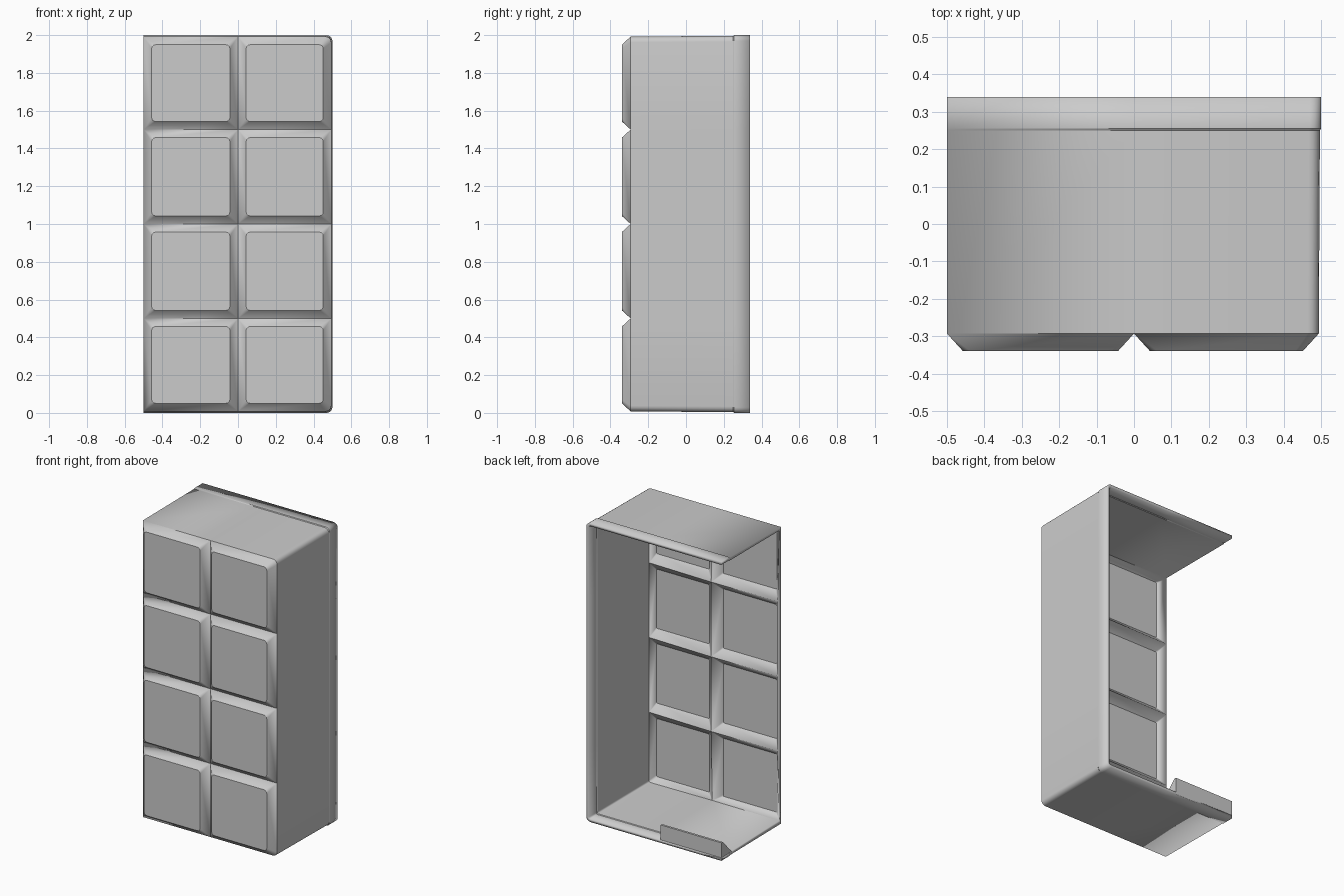
import bpy, bmesh, math

old = bpy.data.objects.get("Cube")
if old:
    bpy.data.objects.remove(old, do_unlink=True)

mat = bpy.data.materials.new("plain grey")
mat.use_nodes = True
grey = (0.6, 0.6, 0.6, 1)
mat.diffuse_color = grey
mat.node_tree.nodes["Principled BSDF"].inputs["Base Color"].default_value = grey

STEPS = 5
FRONT, GROOVE, BACK = -0.34, -0.293, 0.34
XS = [-0.5, 0, 0.494]
ZS = [0.008, 0.5, 1, 1.5, 1.992]


def finish(bm, name):
    mesh = bpy.data.meshes.new(name)
    bm.to_mesh(mesh)
    bm.free()
    obj = bpy.data.objects.new(name, mesh)
    bpy.context.collection.objects.link(obj)
    mesh.materials.append(mat)
    return obj


def ring(bm, x0, x1, z0, z1, y, radii):
    """Rounded rectangle of vertices with one radius per corner."""
    corners = [(x1, z1, -1, -1), (x0, z1, 1, -1), (x0, z0, 1, 1), (x1, z0, -1, 1)]
    verts = []
    for q, ((x, z, sx, sz), r) in enumerate(zip(corners, radii)):
        for i in range(STEPS):
            a = math.pi / 2 * (q + i / (STEPS - 1))
            verts.append(bm.verts.new((x + sx * r + r * math.cos(a), y,
                                       z + sz * r + r * math.sin(a))))
    return verts


# Raised front pads, each lofted from its groove outline to a flat face
bm = bmesh.new()
for col in range(2):
    for row in range(4):
        x0, x1, z0, z1 = XS[col], XS[col + 1], ZS[row], ZS[row + 1]
        radii = [0, 0, 0, 0]
        if col == 1 and row == 3:
            radii[0] = 0.03
        if col == 1 and row == 0:
            radii[3] = 0.03
        base = ring(bm, x0, x1, z0, z1, GROOVE, radii)
        inset = 0.043
        top = ring(bm, x0 + inset, x1 - inset, z0 + inset, z1 - inset, FRONT, [0.02] * 4)
        n = len(base)
        for i in range(n):
            j = (i + 1) % n
            bm.faces.new((base[i], base[j], top[j], top[i]))
        bm.faces.new(top)
bmesh.ops.remove_doubles(bm, verts=bm.verts, dist=0.0005)

# Side, roof and floor walls swept back, with a slightly wider rear rim
edges = [e for e in bm.edges if e.is_boundary
         and not all(v.co.x < -0.499 for v in e.verts)]
for y, grow in ((0.25, 1.004), (0.255, 1.004), (BACK, 1.0)):
    made = bmesh.ops.extrude_edge_only(bm, edges=edges)["geom"]
    for v in (g for g in made if isinstance(g, bmesh.types.BMVert)):
        v.co.y = y
        v.co.x = -0.5 + (v.co.x + 0.5) * (1 + (grow - 1) * 0.75)
        v.co.z = 1 + (v.co.z - 1) * grow
    edges = [g for g in made if isinstance(g, bmesh.types.BMEdge)]
bmesh.ops.recalc_face_normals(bm, faces=bm.faces)
bm.normal_update()
pad = min(bm.faces, key=lambda f: f.calc_center_median().y)
if pad.normal.y > 0:
    bmesh.ops.reverse_faces(bm, faces=bm.faces)
shell = finish(bm, "hollow_shell")
solid = shell.modifiers.new("wall thickness", "SOLIDIFY")
solid.thickness = 0.02
solid.offset = -1
solid.use_even_offset = True

# Wedge-shaped retaining lip on the rear floor edge
bm = bmesh.new()
section = [(BACK, 0.005), (BACK, 0.12), (BACK - 0.015, 0.12), (BACK - 0.11, 0.02), (BACK - 0.11, 0.005)]
face = bm.faces.new([bm.verts.new((-0.5, y, z)) for y, z in section])
made = bmesh.ops.extrude_face_region(bm, geom=[face])["geom"]
bmesh.ops.translate(bm, vec=(0.45, 0, 0),
                    verts=[g for g in made if isinstance(g, bmesh.types.BMVert)])
bmesh.ops.recalc_face_normals(bm, faces=bm.faces)
finish(bm, "rear_floor_lip")

# Soft shading on the rounded corners only
bpy.ops.object.select_all(action="DESELECT")
shell.select_set(True)
bpy.context.view_layer.objects.active = shell
bpy.ops.object.shade_smooth_by_angle(angle=math.radians(30))
